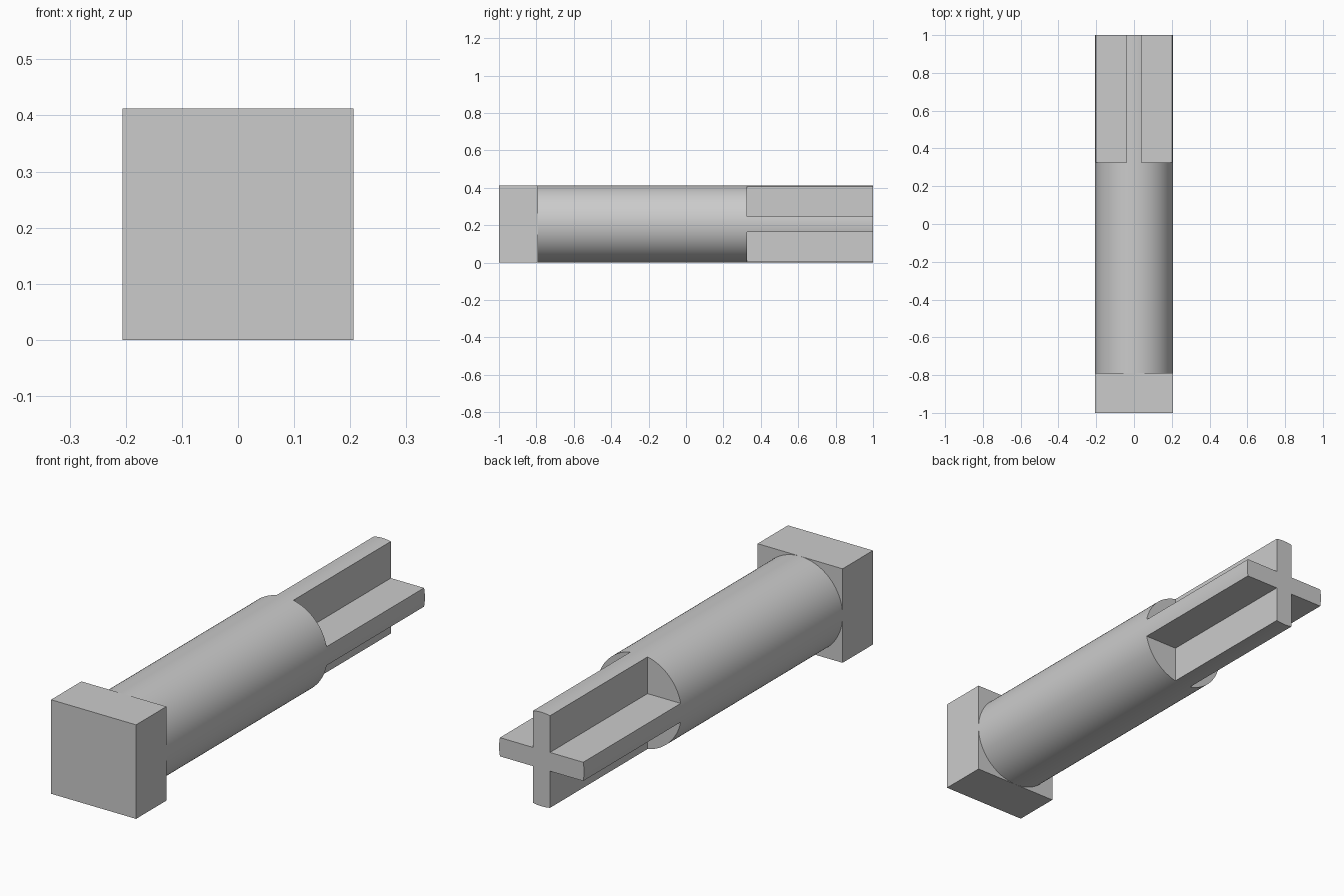
import bpy
import bmesh
import math
from mathutils import Matrix, Vector

if "Cube" in bpy.data.objects:
    bpy.data.objects.remove(bpy.data.objects["Cube"])

RADIUS = 0.206       # shaft radius and half width of the head
FIN = 0.041          # half thickness of a fin
FRONT, HEAD_BACK, SHAFT_BACK, BACK = -1.0, -0.79, 0.325, 1.0

grey = bpy.data.materials.new("light grey")
grey.use_nodes = True
colour = (0.6, 0.6, 0.6, 1)
grey.diffuse_color = colour
grey.node_tree.nodes["Principled BSDF"].inputs["Base Color"].default_value = colour


def extrude_profile(name, profile, y0, y1):
    """Solid made by sweeping an (x, z) outline from y0 to y1."""
    bm = bmesh.new()
    face = bm.faces.new([bm.verts.new((x, y0, z + RADIUS)) for x, z in profile])
    swept = bmesh.ops.extrude_face_region(bm, geom=[face])["geom"]
    moved = [v for v in swept if isinstance(v, bmesh.types.BMVert)]
    bmesh.ops.translate(bm, verts=moved, vec=(0, y1 - y0, 0))
    bmesh.ops.recalc_face_normals(bm, faces=bm.faces)
    mesh = bpy.data.meshes.new(name)
    bm.to_mesh(mesh)
    bm.free()
    mesh.materials.append(grey)
    obj = bpy.data.objects.new(name, mesh)
    bpy.context.collection.objects.link(obj)
    bpy.ops.object.select_all(action='DESELECT')
    obj.select_set(True)
    bpy.context.view_layer.objects.active = obj
    bpy.ops.object.shade_smooth_by_angle(angle=math.radians(30))
    return obj


def arc(start, end, steps):
    angles = [start + (end - start) * i / steps for i in range(steps + 1)]
    return [(RADIUS * math.cos(a), RADIUS * math.sin(a)) for a in angles]


# Square head
square = [(-RADIUS, -RADIUS), (RADIUS, -RADIUS), (RADIUS, RADIUS), (-RADIUS, RADIUS)]
extrude_profile("square_head", square, FRONT, HEAD_BACK)

# Round shaft
extrude_profile("round_shaft", arc(0, math.tau, 96)[:-1], HEAD_BACK, SHAFT_BACK)

# Cross-shaped end: four arms with rounded tips
half = math.asin(FIN / RADIUS)
arm = arc(-half, half, 6) + [(FIN, FIN)]
cross = []
for k in range(4):
    turn = Matrix.Rotation(k * math.pi / 2, 2)
    cross += [tuple(turn @ Vector(p)) for p in arm]
extrude_profile("cross_fins", cross, SHAFT_BACK, BACK)
